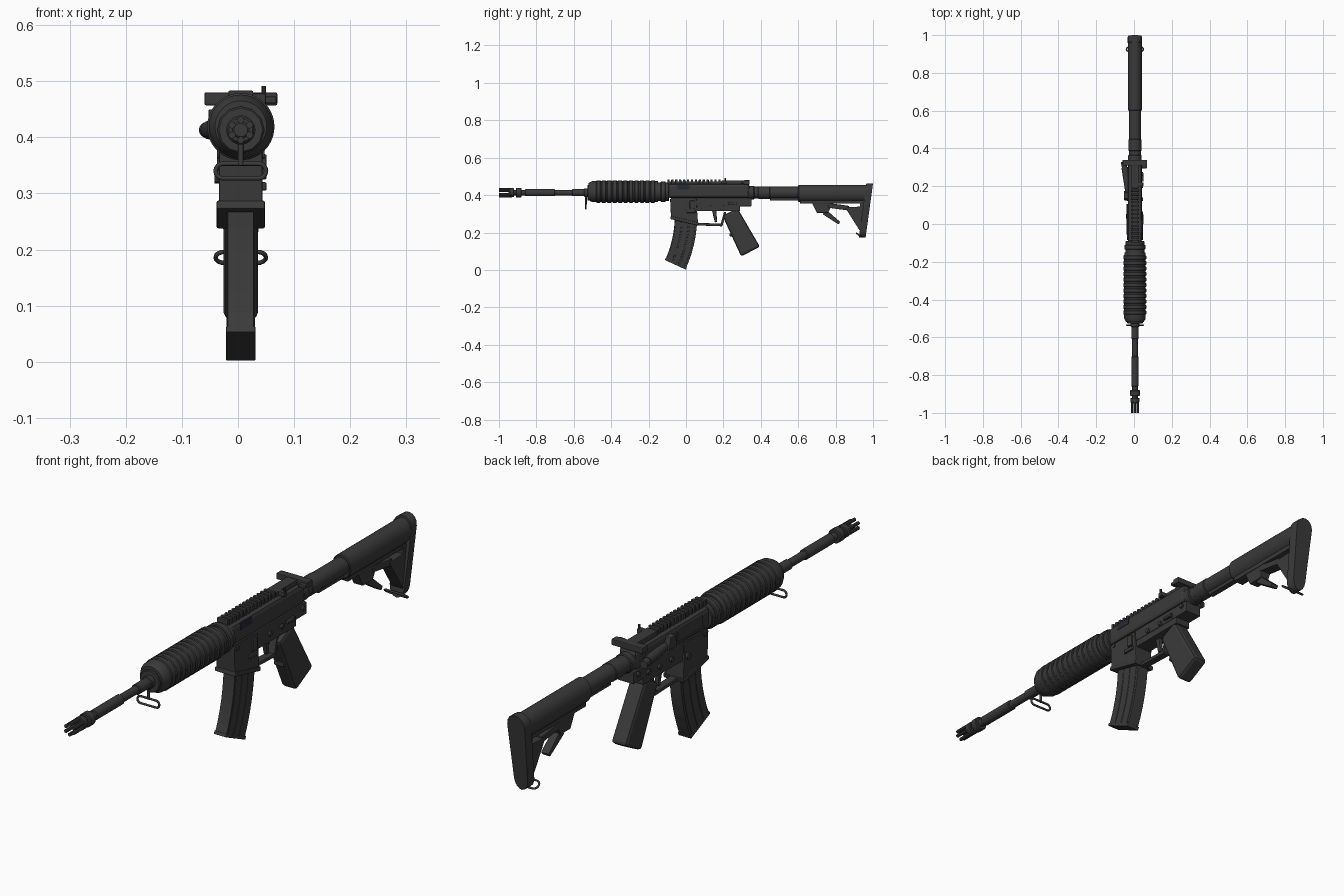
import bpy, bmesh, math
from mathutils import Vector

if "Cube" in bpy.data.objects:
    bpy.data.objects.remove(bpy.data.objects["Cube"])

# landmarks shared by the parts
MIDDLE, BORE = .005, .413
MUZZLE, GUARD_FRONT, GUARD_REAR = -1, -.52, -.15
RECEIVER_FRONT, RECEIVER_REAR, STOCK_FRONT, BUTT = -.1, .34, .6, 1
SEAM, DECK, RAIL_TOP = .385, .46, .483


def material(name, colour):
    mat = bpy.data.materials.new(name)
    mat.use_nodes = True
    mat.diffuse_color = (*colour, 1)
    mat.node_tree.nodes["Principled BSDF"].inputs["Base Color"].default_value = (*colour, 1)
    return mat


BLACK = material("charcoal black", (.042, .042, .042))
BLUE = material("dark blue steel", (.02, .023, .04))


def finish(name, bm, smooth=False, bevel=0, mat=BLACK):
    bmesh.ops.recalc_face_normals(bm, faces=bm.faces)
    mesh = bpy.data.meshes.new(name)
    bm.to_mesh(mesh)
    bm.free()
    obj = bpy.data.objects.new(name, mesh)
    bpy.context.collection.objects.link(obj)
    mesh.materials.append(mat)
    if smooth:
        bpy.ops.object.select_all(action='DESELECT')
        obj.select_set(True)
        bpy.context.view_layer.objects.active = obj
        bpy.ops.object.shade_smooth_by_angle(angle=math.radians(35))
    if bevel:
        modifier = obj.modifiers.new("Bevel", 'BEVEL')
        modifier.width, modifier.segments, modifier.limit_method = bevel, 2, 'ANGLE'


def plate(name, outline, half, x=MIDDLE, bevel=.003, mat=BLACK):
    """Side outline of (y, z) points, extruded across x."""
    bm = bmesh.new()
    face = bm.faces.new([bm.verts.new((x - half, y, z)) for y, z in outline])
    extruded = bmesh.ops.extrude_face_region(bm, geom=[face])["geom"]
    moved = [item for item in extruded if isinstance(item, bmesh.types.BMVert)]
    bmesh.ops.translate(bm, vec=(half * 2, 0, 0), verts=moved)
    finish(name, bm, bevel=bevel, mat=mat)


def block(name, front, back, bottom, top, half, **options):
    outline = [(front, bottom), (back, bottom), (back, top), (front, top)]
    plate(name, outline, half, **options)


def strut(name, start, end, width, half, tip=None, **options):
    """Tapered bar between two points of the side outline."""
    start, end = Vector(start), Vector(end)
    side = (end - start).orthogonal().normalized() / 2
    tip = tip or width
    outline = [start + side * width, end + side * tip, end - side * tip, start - side * width]
    plate(name, outline, half, **options)


def loft(name, loops):
    """Skin between closed loops of points, capped at both ends."""
    bm = bmesh.new()
    rings = [[bm.verts.new(point) for point in loop] for loop in loops]
    for ring, after in zip(rings, rings[1:]):
        for i in range(len(ring)):
            bm.faces.new((ring[i], ring[i - 1], after[i - 1], after[i]))
    bm.faces.new(rings[0])
    bm.faces.new(rings[-1])
    finish(name, bm, smooth=True)


def turn(name, profile, height=BORE, squash=1, sides=32):
    """Profile of (y, radius) turned about a lengthwise axis."""
    angles = [math.tau * i / sides for i in range(sides)]
    loft(name, [[(MIDDLE + squash * radius * math.cos(a), y, height + radius * math.sin(a))
                 for a in angles] for y, radius in profile])


def spindle(name, front, back, radius, chamfer=.003, **options):
    small = radius - chamfer
    turn(name, [(front, small), (front + chamfer, radius),
                (back - chamfer, radius), (back, small)], **options)


def rod(name, start, end, radius, sides=16):
    start, end = Vector(start), Vector(end)
    axis = end - start
    bm = bmesh.new()
    bmesh.ops.create_cone(bm, cap_ends=True, segments=sides, radius1=radius,
                          radius2=radius, depth=axis.length)
    bm.transform(axis.to_track_quat('Z', 'Y').to_matrix().to_4x4())
    bmesh.ops.translate(bm, vec=(start + end) / 2, verts=bm.verts)
    finish(name, bm, smooth=True)


def stadium(half, radius, steps=8):
    """Closed outline with straight sides and round ends."""
    angles = [math.pi * (i / steps - .5) for i in range(steps + 1)]
    return [(sign * (half - radius + radius * math.cos(a)), sign * radius * math.sin(a))
            for sign in (1, -1) for a in angles]


def sling_loop(name, y, z, radius, lean):
    curve = bpy.data.curves.new(name, 'CURVE')
    curve.dimensions, curve.bevel_depth, curve.bevel_resolution = '3D', .004, 2
    outline = stadium(.045, radius)
    spline = curve.splines.new('POLY')
    spline.points.add(len(outline) - 1)
    for point, (u, v) in zip(spline.points, outline):
        point.co = (MIDDLE + u, y - v * math.sin(lean), z + v * math.cos(lean), 1)
    spline.use_cyclic_u = True
    curve.materials.append(BLACK)
    bpy.context.collection.objects.link(bpy.data.objects.new(name, curve))


# barrel and pronged flash hider
spindle("barrel", -.95, GUARD_FRONT, .015)
for front, back in ((-.86, -.7), (-.61, GUARD_FRONT)):
    spindle("barrel_sleeve", front, back, .019)
spindle("flash_hider_base", -.945, -.92, .024)
spindle("flash_hider_collar", -.91, -.88, .026)
for i in range(6):
    angle = math.tau * (i + .5) / 6
    spot = Vector((MIDDLE + .018 * math.cos(angle), MUZZLE, BORE + .018 * math.sin(angle)))
    rod("flash_hider_prong", spot, spot + Vector((0, .07, 0)), .0065, sides=8)

# ribbed handguard between a cap and a ring
profile = [(GUARD_FRONT, .046), (GUARD_FRONT + .02, .057)]
ribs = 11
pitch = (GUARD_REAR - GUARD_FRONT - .05) / ribs
for i in range(ribs):
    start = GUARD_FRONT + .04 + i * pitch
    profile += [(start, .057), (start + pitch / 10, .06), (start + pitch * .7, .06),
                (start + pitch * .8, .057)]
turn("handguard", profile + [(GUARD_REAR, .055)], height=.419, sides=40)
spindle("handguard_cap", GUARD_FRONT - .007, GUARD_FRONT + .01, .042, sides=12)
spindle("handguard_neck", GUARD_REAR - .01, RECEIVER_FRONT + .01, .05, height=.418)
spindle("handguard_ring", GUARD_REAR + .015, RECEIVER_FRONT - .01, .056, height=.418)

# front sling mount
sling_loop("front_sling_loop", -.535, .34, .013, lean=0)
rod("front_sling_stem", (MIDDLE, -.535, .35), (MIDDLE, -.535, BORE), .005)
spindle("front_sling_clamp", -.545, GUARD_FRONT, .023)

# upper receiver and toothed rail
block("upper_receiver", RECEIVER_FRONT, RECEIVER_REAR, SEAM, DECK, .037, bevel=.014)
block("rail_base", RECEIVER_FRONT, .19, DECK - .01, RAIL_TOP - .01, .016)
for i in range(14):
    front = RECEIVER_FRONT + i * .021
    block("rail_tooth", front, front + .012, DECK, RAIL_TOP, .022, bevel=.002)

# rear sight and charging handle
block("rear_sight_base", .19, .325, DECK - .01, RAIL_TOP - .005, .022)
block("charging_handle", .31, RECEIVER_REAR, DECK - .003, RAIL_TOP - .003, .065)
block("charging_latch", .295, RECEIVER_REAR, DECK, RAIL_TOP - .01, .014, x=.055)
block("sight_arm", .2, .22, DECK, RAIL_TOP - .005, .015, x=.035)
rod("sight_pin", (.046, .21, DECK), (.046, .21, .491), .0045, sides=10)

# forward assist, case deflector, ejection cover and side marking
knob = Vector((-.05, .3, BORE))
rod("forward_assist", (-.026, .15, BORE), knob, .017)
rod("forward_assist_button", knob, knob + Vector((-.006, .03, 0)), .014)
strut("case_deflector", (.15, .405), (.15, .45), .05, .012, tip=.03, x=-.041)
block("ejection_cover", -.05, .1, .405, .445, .004, x=-.033)
rod("cover_hinge", (-.035, -.055, .4), (-.035, .105, .4), .005, sides=10)
block("side_marking", -.045, .02, .43, .455, .0035, x=.04, bevel=0, mat=BLUE)

# lower receiver and magazine well
block("lower_receiver", RECEIVER_FRONT + .02, RECEIVER_REAR + .01, .34, SEAM, .034)
block("trigger_housing", .05, .29, .315, .35, .032)
plate("magazine_well", [(-.085, .38), (.055, .38), (.065, .24), (-.08, .275)], .039)
strut("magazine_well_rim", (-.083, .28), (.066, .245), .016, .043)

# pins on both sides, and the controls
for side in (1, -1):
    for y, z in ((-.065, .37), (.13, .35), (.2, .35), (.265, .355), (.325, .37)):
        rod("receiver_pin", (MIDDLE, y, z), (MIDDLE + side * .042, y, z), .009, sides=12)
block("selector_lever", .225, .27, .35, .36, .007, x=.043)
block("bolt_catch", .02, .045, .325, .37, .009, x=.042)
block("magazine_catch", 0, .05, .305, .32, .006, x=.045)
rod("magazine_button", (MIDDLE, .04, .33), (-.042, .04, .33), .012)

# trigger, guard and grip
strut("trigger", (.15, .325), (.16, .255), .025, .008, tip=.012)
strut("trigger_guard_bow", (.055, .245), (.195, .24), .014, .015)
strut("trigger_guard_rear", (.19, .24), (.21, .31), .012, .015)
strut("pistol_grip", (.235, .31), (.345, .098), .09, .031, tip=.113, bevel=.012)
block("grip_finger_rest", .232, .26, .18, .195, .02)


def magazine_band(name, inner, outer, half, start=-.05, end=.43, steps=7):
    """Curved strip between two distances from the magazine's arc centre."""
    angles = [start + (end - start) * i / steps for i in range(steps + 1)]
    path = [(inner, a) for a in angles] + [(outer, a) for a in reversed(angles)]
    plate(name, [(r * math.cos(a) - .63, .29 - r * math.sin(a)) for r, a in path],
          half, bevel=.002)


# curved magazine with raised ribs and a floor plate
magazine_band("magazine", .57, .69, .0235)
for inner in (.576, .613, .65):
    magazine_band("magazine_rib", inner, inner + .03, .0255)
magazine_band("magazine_floor", .568, .692, .026, start=.41)

# buffer tube
spindle("buffer_tube", RECEIVER_REAR, STOCK_FRONT + .02, .032)
spindle("castle_nut", RECEIVER_REAR - .01, RECEIVER_REAR + .025, .036)
spindle("tube_sleeve", .385, .45, .034)
block("tube_rail", .45, STOCK_FRONT + .02, .37, .39, .012)

# sliding stock with latch, lever and rear web
spindle("stock_body", STOCK_FRONT, BUTT - .03, .046, height=.409, squash=.82)
block("stock_spine", STOCK_FRONT + .01, BUTT - .03, .355, .39, .022)
strut("stock_latch", (.73, .365), (.73, .305), .12, .02, tip=.06)
strut("stock_lever", (.74, .31), (.82, .25), .03, .016, tip=.016)
strut("stock_arm", (.76, .345), (.87, .33), .025, .022)
plate("stock_web", [(.85, .335), (BUTT - .03, .34), (.955, .19), (.935, .2)], .024)
block("stock_web_root", .93, BUTT - .03, .33, .37, .024)

# butt plate, leaning back and widening toward the top
loops = []
for depth, scale in ((.036, 1), (.006, 1), (0, .93)):
    loop = []
    for u, v in stadium(.145, .04):
        rise = u / .29 + .5
        loop.append((MIDDLE + v * scale * (.72 + .28 * rise),
                     BUTT - .04 * (1 - rise) - depth, .172 + .29 * rise))
    loops.append(loop)
loft("butt_plate", loops)
sling_loop("rear_sling_loop", .925, .186, .016, lean=.9)
